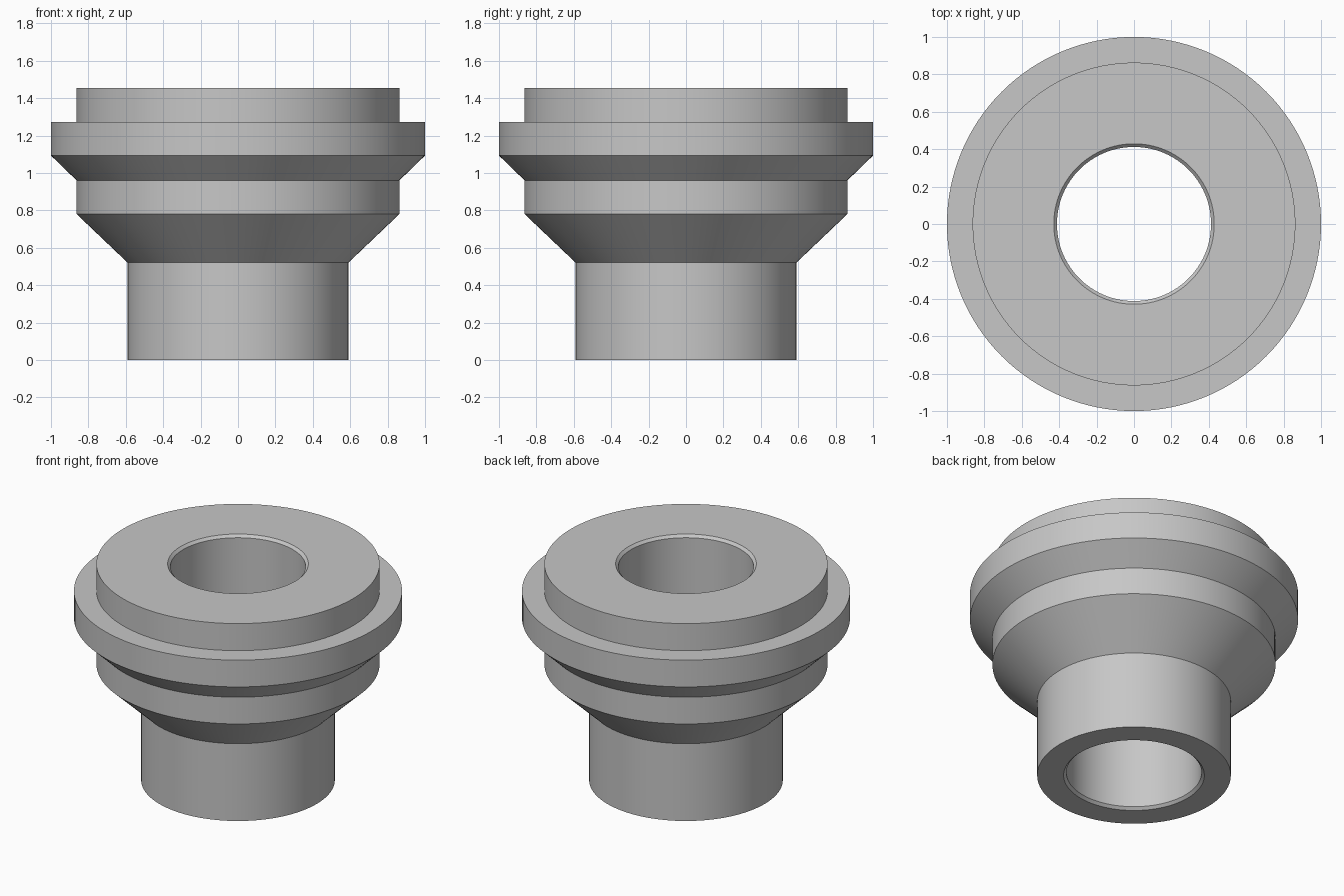
import bpy
import bmesh
import math

cube = bpy.data.objects.get("Cube")
if cube:
    bpy.data.objects.remove(cube, do_unlink=True)

SEGMENTS = 128

# Plain grey metal
grey = bpy.data.materials.new("grey_metal")
grey.use_nodes = True
colour = (0.57, 0.57, 0.57, 1)
grey.diffuse_color = colour
grey.node_tree.nodes["Principled BSDF"].inputs["Base Color"].default_value = colour


def lathe(name, profile, material):
    """Revolve a closed (radius, height) profile around z."""
    bm = bmesh.new()
    rings = []
    for radius, height in profile:
        ring = bmesh.ops.create_circle(bm, segments=SEGMENTS, radius=radius)["verts"]
        for v in ring:
            v.co.z = height
        rings.append(ring)
    for a, b in zip(rings, rings[1:] + rings[:1]):
        for i in range(SEGMENTS):
            j = (i + 1) % SEGMENTS
            bm.faces.new((a[i], a[j], b[j], b[i]))
    bmesh.ops.recalc_face_normals(bm, faces=bm.faces)
    mesh = bpy.data.meshes.new(name)
    bm.to_mesh(mesh)
    bm.free()
    mesh.materials.append(material)
    obj = bpy.data.objects.new(name, mesh)
    bpy.context.collection.objects.link(obj)
    bpy.ops.object.select_all(action="DESELECT")
    obj.select_set(True)
    bpy.context.view_layer.objects.active = obj
    bpy.ops.object.shade_smooth_by_angle(angle=math.radians(30))
    return obj


neck, collar, flange, bore = 0.59, 0.863, 1.0, 0.412
top, chamfer = 1.455, 0.017

lathe("stepped_bushing", [
    # Neck, lower cone and collar
    (neck, 0), (neck, 0.52), (collar, 0.78), (collar, 0.96),
    # Upper cone, flange and top boss
    (flange, 1.093), (flange, 1.273), (collar, 1.273), (collar, top),
    # Through bore, chamfered at both ends
    (bore + chamfer, top), (bore, top - chamfer),
    (bore, chamfer), (bore + chamfer, 0),
], grey)
